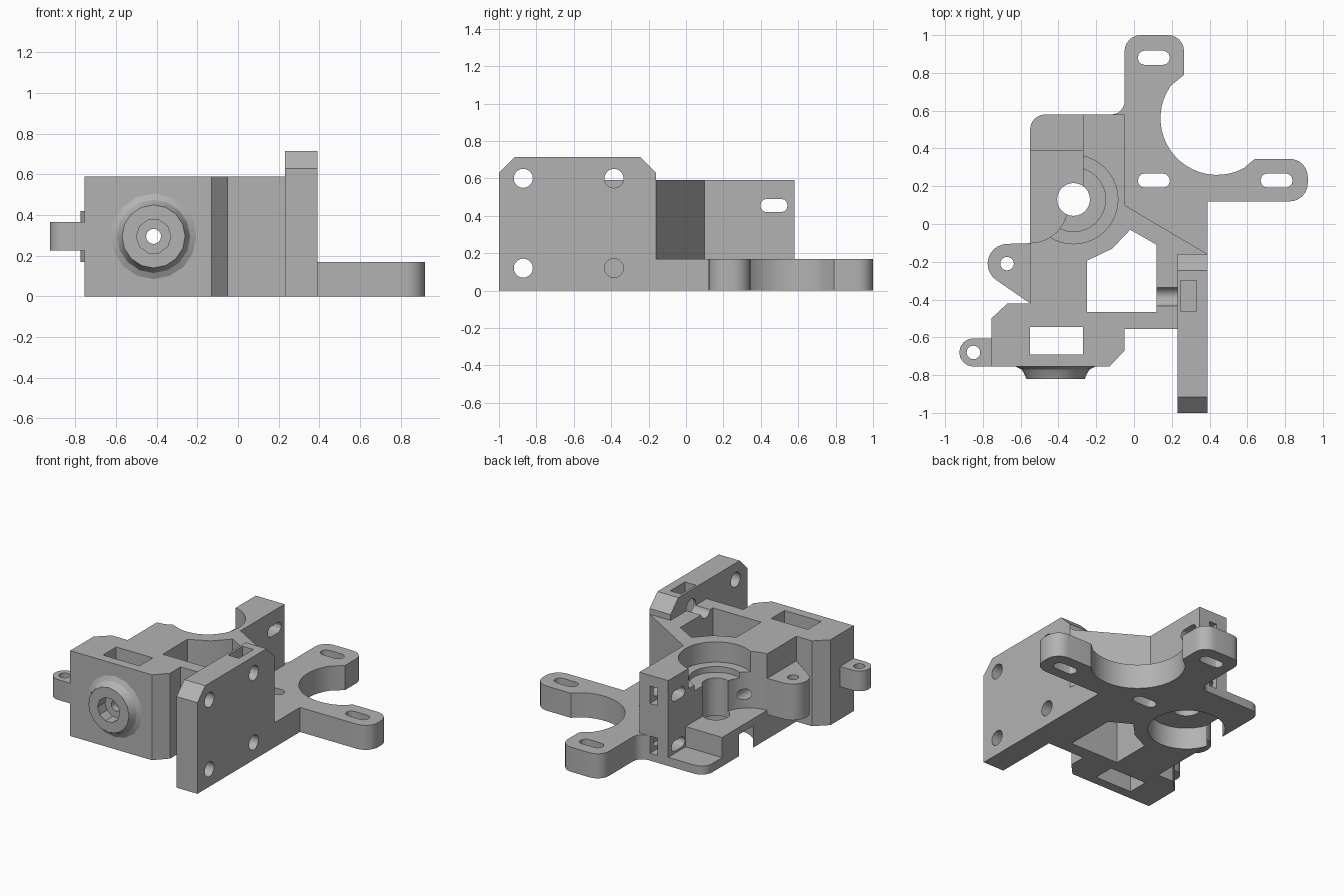
import bpy, bmesh
from math import cos, sin, pi, radians
from mathutils import Matrix

if "Cube" in bpy.data.objects:
    bpy.data.objects.remove(bpy.data.objects["Cube"], do_unlink=True)

grey = bpy.data.materials.new("plain grey")
grey.use_nodes = True
COLOUR = (0.45, 0.45, 0.45, 1)
grey.diffuse_color = COLOUR
grey.node_tree.nodes["Principled BSDF"].inputs["Base Color"].default_value = COLOUR

TOP = 0.59      # body height
BASE = 0.17     # motor plate height
FLOOR = 0.2     # idler floor height


def arc(cx, cy, r, a0, a1, n=6):
    """Points on an arc, angles in degrees."""
    angles = [radians(a0 + (a1 - a0) * i / n) for i in range(n + 1)]
    return [(cx + r * cos(a), cy + r * sin(a)) for a in angles]


def place(axis, u, v, w):
    """Outline coordinates (u, v) swept by w along the axis."""
    return {"z": (u, v, w), "x": (w, u, v), "y": (u, w, v)}[axis]


def stack(name, rings, axis="z"):
    """Closed solid through a list of (outline, position) rings."""
    bm = bmesh.new()
    loops = [[bm.verts.new(place(axis, u, v, w)) for u, v in pts] for pts, w in rings]
    n = len(loops[0])
    bm.faces.new(loops[0][::-1])
    bm.faces.new(loops[-1])
    for a, b in zip(loops, loops[1:]):
        for i in range(n):
            j = (i + 1) % n
            bm.faces.new((a[i], a[j], b[j], b[i]))
    bmesh.ops.recalc_face_normals(bm, faces=bm.faces)
    mesh = bpy.data.meshes.new(name)
    bm.to_mesh(mesh)
    bm.free()
    mesh.materials.append(grey)
    obj = bpy.data.objects.new(name, mesh)
    bpy.context.collection.objects.link(obj)
    return obj


def prism(name, pts, lo, hi, axis="z"):
    return stack(name, [(pts, lo), (pts, hi)], axis)


def box(name, x0, x1, y0, y1, z0, z1):
    return prism(name, [(x0, y0), (x1, y0), (x1, y1), (x0, y1)], z0, z1)


def circle(u, v, r, n=24):
    return arc(u, v, r, 0, 360 - 360 / n, n - 1)


def slot(u, v, half, r):
    return arc(u + half - r, v, r, -90, 90) + arc(u - half + r, v, r, 90, 270)


def combine(target, part, operation):
    mod = target.modifiers.new(operation.lower(), "BOOLEAN")
    mod.operation = operation
    mod.solver = "EXACT"
    mod.object = part
    bpy.context.view_layer.objects.active = target
    bpy.ops.object.modifier_apply(modifier=mod.name)
    bpy.data.objects.remove(part, do_unlink=True)


# Main body block
body_outline = [(-0.755, -0.755), (-0.13, -0.755), (-0.05, -0.67), (-0.05, -0.555),
                (0.3, -0.555), (0.3, -0.16), (0.39, -0.16), (-0.05, 0.1), (-0.05, 0.58)]
body_outline += arc(-0.47, 0.5, 0.08, 90, 180)
body_outline += [(-0.55, -0.42), (-0.67, -0.42), (-0.755, -0.5)]
body = prism("extruder_bracket", body_outline, 0, TOP)

# Motor plate with two arms around a round clearance
plate = arc(-0.12, 0.65, 0.07, -90, 0) + arc(0.035, 0.915, 0.085, 180, 90)
plate += arc(0.18, 0.915, 0.085, 90, 0) + [(0.265, 0.79)]
plate += arc(0.44, 0.56, 0.3, 145, 298, 20) + [(0.64, 0.345)]
plate += arc(0.825, 0.25, 0.095, 90, 0) + arc(0.825, 0.215, 0.095, 0, -90)
plate += [(0.39, 0.12), (0.39, -0.16), (0.3, -0.16), (-0.12, 0.1)]
combine(body, prism("motor_plate", plate, 0, BASE), "UNION")

# Upright mounting plate with chamfered top corners
mount = [(-1, 0), (-0.16, 0), (-0.16, 0.63), (-0.245, 0.715), (-0.915, 0.715), (-1, 0.63)]
combine(body, prism("mount_plate", mount, 0.23, 0.39, "x"), "UNION")

# Hinge ear and small front ear
hinge = arc(-0.67, -0.21, 0.105, 95, 235, 10) + [(-0.55, -0.42), (-0.5, -0.42), (-0.5, -0.1)]
combine(body, prism("hinge_ear", hinge, BASE, 0.42), "UNION")
ear = arc(-0.85, -0.68, 0.075, 90, 270, 8) + [(-0.7, -0.755), (-0.7, -0.605)]
combine(body, prism("front_ear", ear, 0.225, 0.365), "UNION")

# Flared boss for the filament inlet
boss_profile = [(0.21, -0.72), (0.21, -0.755), (0.18, -0.77), (0.165, -0.795), (0.155, -0.82)]
boss = stack("inlet_boss", [(circle(-0.415, 0.295, r, 16), y) for r, y in boss_profile], "y")
combine(body, boss, "UNION")

window = [(-0.25, -0.465), (0.12, -0.465), (0.12, -0.11), (-0.02, -0.03),
          (-0.115, -0.13), (-0.25, -0.195)]
cutters = [
    # Windows through the body
    prism("gear_window", window, -0.1, 1),
    box("front_window", -0.55, -0.27, -0.69, -0.545, -0.1, 1),
    # Idler space: open corner, wheel sweep and low rear ledge
    box("idler_space", -0.8, -0.27, 0.13, 0.8, FLOOR, 1),
    prism("idler_sweep", circle(-0.55, 0.1, 0.2, 32), FLOOR, 1),
    box("rear_ledge", -0.8, -0.27, 0.39, 0.8, 0.06, 1),
    # Stepped vertical shaft with bearing pockets
    prism("shaft_bore", circle(-0.32, 0.13, 0.087), -0.1, 1),
    prism("upper_step", circle(-0.32, 0.13, 0.17, 32), 0.41, 1),
    prism("upper_pocket", circle(-0.32, 0.13, 0.235, 40), 0.45, 1),
    prism("lower_pocket", circle(-0.32, 0.13, 0.242, 40), -0.1, 0.15),
    # Filament path and its nut seat
    prism("filament_bore", circle(-0.415, 0.295, 0.037, 16), -0.9, 0.3, "y"),
    prism("nut_seat", circle(-0.415, 0.295, 0.085, 10), -0.9, -0.74, "y"),
    # Ear holes
    prism("hinge_hole", circle(-0.672, -0.21, 0.036, 16), 0, 1),
    prism("front_ear_hole", circle(-0.85, -0.68, 0.036, 16), 0, 1),
    # Nut trap in the top of the mounting plate
    box("mount_nut_trap", 0.245, 0.33, -0.46, -0.3, 0.52, 1),
]

# Motor screw slots
for x, y in ((0.105, 0.88), (0.105, 0.23), (0.755, 0.23)):
    cutters.append(prism("motor_slot", slot(x, y, 0.085, 0.038), -0.1, 0.3))

# Mounting screw holes; the inner pair reach the window
for y, start in ((-0.87, 0.2), (-0.385, 0.1)):
    for z in (0.12, 0.6):
        cutters.append(prism("mount_hole", circle(y, z, 0.051, 20), start, 0.5, "x"))

# Idler screw slots with nut traps in the rear face
for z, end in ((0.455, 0.1), (0.11, -0.09)):
    cutters.append(prism("idler_slot", slot(0.47, z, 0.073, 0.036), -0.4, end, "x"))
    cutters.append(box("idler_nut_trap", -0.19, -0.13, 0.39, 0.7, z - 0.06, z + 0.06))

for cutter in cutters:
    combine(body, cutter, "DIFFERENCE")

# Smooth round walls, keep hard edges
bpy.ops.object.select_all(action="DESELECT")
body.select_set(True)
bpy.context.view_layer.objects.active = body
bpy.ops.object.shade_smooth_by_angle(angle=radians(25))
